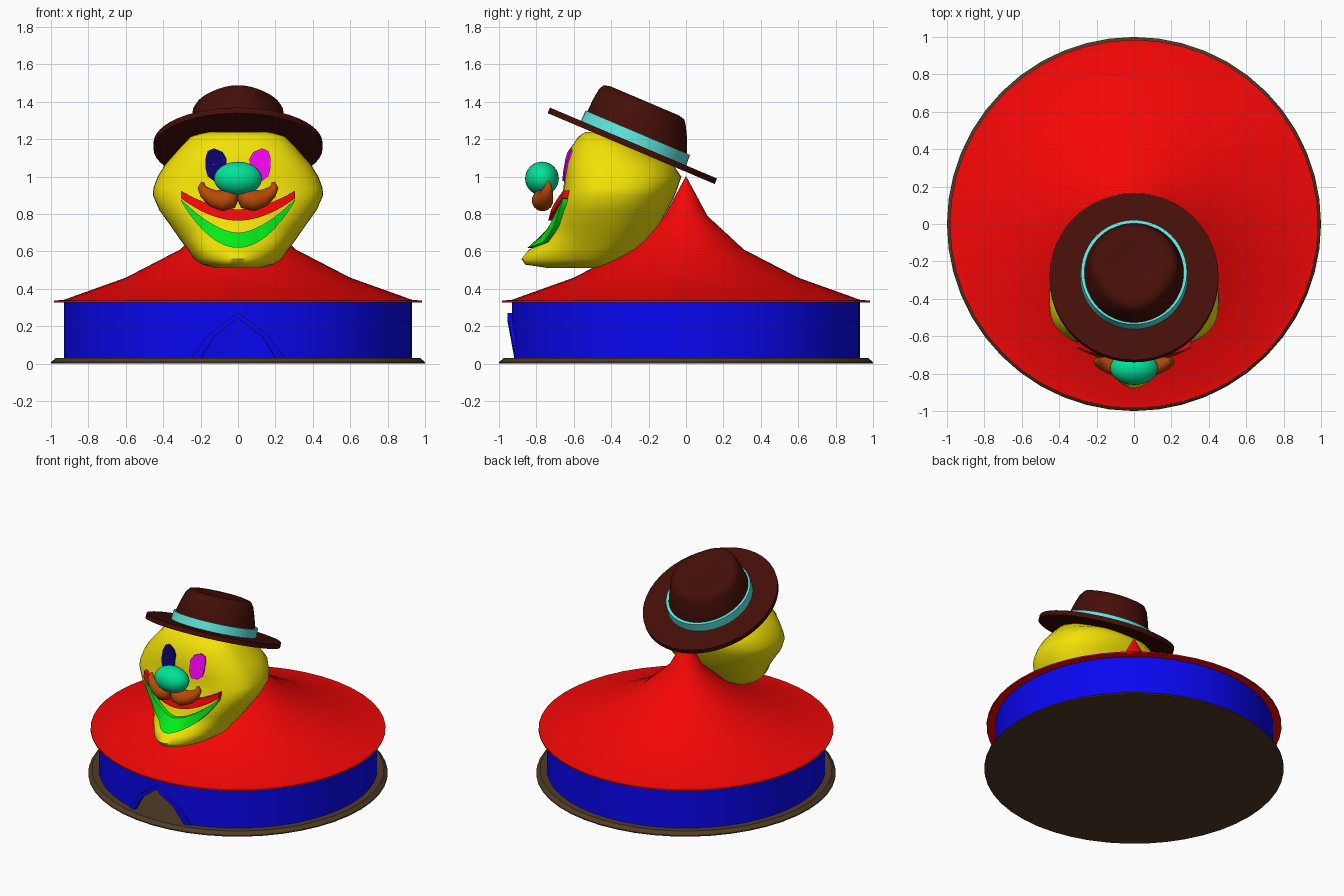
import bpy, bmesh
from math import sin, cos, pi, sqrt, radians, asin
from mathutils import Matrix, Vector

if "Cube" in bpy.data.objects:
    bpy.data.objects.remove(bpy.data.objects["Cube"])


def colour(r, g, b):
    m = bpy.data.materials.new("paint")
    m.diffuse_color = [(c / 255) ** 2.2 for c in (r, g, b)] + [1]
    m.use_nodes = True
    m.node_tree.nodes["Principled BSDF"].inputs["Base Color"].default_value = m.diffuse_color
    return m


def finish(name, bm, mat, smooth=40, matrix=None):
    bmesh.ops.remove_doubles(bm, verts=bm.verts, dist=1e-5)
    bmesh.ops.recalc_face_normals(bm, faces=bm.faces)
    me = bpy.data.meshes.new(name)
    bm.to_mesh(me)
    bm.free()
    me.materials.append(mat)
    ob = bpy.data.objects.new(name, me)
    bpy.context.collection.objects.link(ob)
    if matrix:
        ob.matrix_world = matrix
    if smooth:
        bpy.ops.object.select_all(action='DESELECT')
        ob.select_set(True)
        bpy.context.view_layer.objects.active = ob
        bpy.ops.object.shade_smooth_by_angle(angle=radians(smooth))
    return ob


def loft(name, rings, mat, smooth=40, matrix=None, caps=True, loop=False):
    """Skin a list of closed rings of points."""
    bm = bmesh.new()
    vs = [[bm.verts.new(p) for p in r] for r in rings]
    n = len(vs[0])
    pairs = list(zip(vs, vs[1:])) + ([(vs[-1], vs[0])] if loop else [])
    for a, b in pairs:
        for i in range(n):
            j = (i + 1) % n
            bm.faces.new((a[i], a[j], b[j], b[i]))
    if caps and not loop:
        bm.faces.new(vs[0])
        bm.faces.new(vs[-1])
    return finish(name, bm, mat, smooth, matrix)


def ellipse(rx, ry, z, cy=0, n=48):
    return [(rx * sin(2 * pi * i / n), cy - ry * cos(2 * pi * i / n), z) for i in range(n)]


def strip(name, cols, surface, mat, out, back=0.02):
    """Solid ribbon laid on a surface; cols are (x, z_top, z_bottom)."""
    rings = []
    for x, zt, zb in cols:
        yt, yb = surface(x, zt), surface(x, zb)
        rings.append([(x, yt - out, zt), (x, yb - out, zb), (x, yb + back, zb), (x, yt + back, zt)])
    return loft(name, rings, mat, 40)


RED, BLUE = colour(245, 15, 15), colour(18, 15, 240)
YELLOW, BROWN = colour(242, 225, 15), colour(70, 22, 16)
EARTH, AQUA = colour(82, 62, 42), colour(95, 228, 220)

# base plate and roof
loft("base_plate", [ellipse(r, r, z) for r, z in ((1, 0), (1, .008), (.975, .03))], EARTH, 20)
loft("roof", [ellipse(r, r, z) for r, z in ((.9, .328), (.985, .328), (.985, .337), (.93, .342),
     (.6, .46), (.31, .61), (.115, .79), (.002, 1.0))], RED, 35)

# round wall with a pointed doorway at the front
DOOR = ((0, .245), (.03, .22), (.13, .145), (.2, .03))
R = .93
half = [asin(x / R) for x, z in DOOR]
angles = [-a for a in half[:0:-1]] + half
first = 2 * pi / 48 * 2
angles += [first + i * (2 * pi - 2 * first) / 44 for i in range(45)]
door_z = [z for x, z in DOOR[:0:-1]] + [z for x, z in DOOR] + [.025] * 45
bm = bmesh.new()
cols = []
for a, z in zip(angles, door_z):
    cols.append([bm.verts.new((r * sin(a), -r * cos(a), h))
                 for r, h in ((R, z), (R, .335), (R - .012, .335), (R - .012, z))])
for a, b in zip(cols, cols[1:] + cols[:1]):
    for i in range(4):
        j = (i + 1) % 4
        bm.faces.new((a[i], b[i], b[j], a[j]))
finish("wall", bm, BLUE, 30)

# raised flap around the doorway, mirrored left and right
def wall_y(x, z):
    return -sqrt(R * R - x * x)

OUTER = ((0, .272), (.035, .248), (.16, .155), (.25, .03))
for s, side in ((-1, "left"), (1, "right")):
    rings = []
    for (xo, zo), (xi, zi) in zip(OUTER, DOOR):
        o = .008 + .07 * zi
        rings.append([(s * xo, wall_y(xo, 0) - o, zo), (s * xi, wall_y(xi, 0) - o, zi),
                      (s * xi, wall_y(xi, 0) + .01, zi), (s * xo, wall_y(xo, 0) + .01, zo)])
    loft("door_flap_" + side, rings, BLUE, 30)

# head: z, half width, front y, back y, middle y, front squareness
HEAD = ((.512, .12, -.74, -.42, -.52, 2), (.53, .19, -.86, -.38, -.52, 1.8),
        (.56, .235, -.88, -.32, -.5, 1.7), (.61, .268, -.84, -.25, -.48, 1.8),
        (.65, .30, -.755, -.21, -.45, 2.1), (.73, .355, -.715, -.15, -.43, 2.4),
        (.82, .42, -.69, -.10, -.42, 2.6), (.90, .455, -.665, -.06, -.40, 2.8),
        (.94, .452, -.655, -.045, -.39, 2.8), (1.0, .43, -.65, -.025, -.39, 2.7),
        (1.065, .39, -.645, -.07, -.39, 2.6), (1.15, .315, -.62, -.2, -.41, 2.5),
        (1.215, .25, -.575, -.36, -.46, 2.4), (1.238, .17, -.54, -.41, -.47, 2))


def face_y(x, z):
    z = min(max(z, HEAD[0][0]), HEAD[-1][0])
    for a, b in zip(HEAD, HEAD[1:]):
        if a[0] <= z <= b[0]:
            t = (z - a[0]) / (b[0] - a[0])
            _, w, yf, yb, yc, n = [p + (q - p) * t for p, q in zip(a, b)]
            return yc + (yf - yc) * max(0, 1 - (abs(x) / w) ** n) ** (1 / n)


def power(v, e):
    return (1 if v >= 0 else -1) * abs(v) ** e


rings = []
for z, w, yf, yb, yc, n in HEAD:
    ring = []
    for i in range(48):
        a = 2 * pi * i / 48
        front = cos(a) > 0
        e = 2 / n if front else .9
        reach = yc - yf if front else yb - yc
        ring.append((w * power(sin(a), e), yc - reach * power(cos(a), e), z))
    rings.append(ring)
loft("head", rings, YELLOW, 60)

# lips
def lip(name, top, bottom, mat, out):
    cols = []
    for i in range(25):
        x = .305 * (i / 12 - 1)
        u = abs(x) / .305
        cols.append((x, *[c + (e - c) * u ** p for c, e, p in (top, bottom)]))
    strip(name, cols, face_y, mat, out)

lip("upper_lip", (.825, .925, 1.8), (.765, .885, 1.9), RED, .032)
lip("lower_lip", (.70, .88, 1.7), (.62, .87, 2.0), colour(10, 238, 30), .028)

# eyes
for s, side, mat in ((-1, "left", colour(20, 10, 105)), (1, "right", colour(245, 10, 245))):
    shape = ((-.056, .035, -.04), (-.035, .07, -.085), (.012, .09, -.085), (.045, .075, -.06), (.056, .04, -.02))
    cols = [(s * (.117 + dx), 1.062 + t, 1.062 + b) for dx, t, b in shape]
    strip("eye_" + side, cols, face_y, mat, .01)

# nose
bm = bmesh.new()
bmesh.ops.create_uvsphere(bm, u_segments=28, v_segments=16, radius=1,
                          matrix=Matrix.Translation((0, -.77, .99)) @ Matrix.Diagonal((.128, .09, .09, 1)))
finish("nose", bm, colour(10, 225, 152), 60)

# moustache: one tapered curl per side
CURL = ((0, -.755, .905, .035), (.035, -.765, .885, .055), (.085, -.767, .873, .058),
        (.135, -.755, .885, .046), (.175, -.745, .915, .034), (.195, -.738, .945, .022), (.188, -.735, .972, .008))
for s, side in ((-1, "left"), (1, "right")):
    rings = []
    for k, (x, y, z, r) in enumerate(CURL):
        p, q = CURL[max(k - 1, 0)], CURL[min(k + 1, len(CURL) - 1)]
        d = Vector((q[0] - p[0], 0, q[2] - p[2])).normalized()
        nrm = Vector((-d.z, 0, d.x)) if k else Vector((0, 0, 1))
        ring = []
        for i in range(14):
            a = 2 * pi * i / 14
            v = Vector((x, y, z)) + r * (cos(a) * nrm + sin(a) * Vector((0, 1, 0)))
            ring.append((s * v.x, v.y, v.z))
        rings.append(ring)
    loft("moustache_" + side, rings, colour(182, 76, 16), 60)

# tilted hat: flat brim, ribbon and pinched crown
TILT = Matrix.Translation((0, -.287, 1.165)) @ Matrix.Rotation(radians(-23), 4, 'X')
loft("hat_brim", [ellipse(.452, .485, z) for z in (-.016, .016)], BROWN, 30, TILT)
loft("hat_ribbon", [ellipse(rx, ry, z) for rx, ry, z in ((.27, .28, .012), (.288, .306, .012),
     (.283, .303, .076), (.25, .27, .076))], AQUA, 30, TILT)
rings = []
for rx, ry, z, cy, pinch in ((.275, .29, .0, 0, 0), (.265, .288, .08, -.005, 0), (.25, .272, .15, -.018, .08),
                             (.238, .252, .21, -.03, .2), (.22, .235, .238, -.033, .28),
                             (.185, .20, .247, -.035, .32), (.12, .14, .235, -.035, .3), (.03, .05, .222, -.035, .2)):
    rings.append([(x * (1 - pinch * max(0, (cy - y) / ry)), y, h) for x, y, h in ellipse(rx, ry, z, cy)])
loft("hat_crown", rings, BROWN, 50, TILT)
